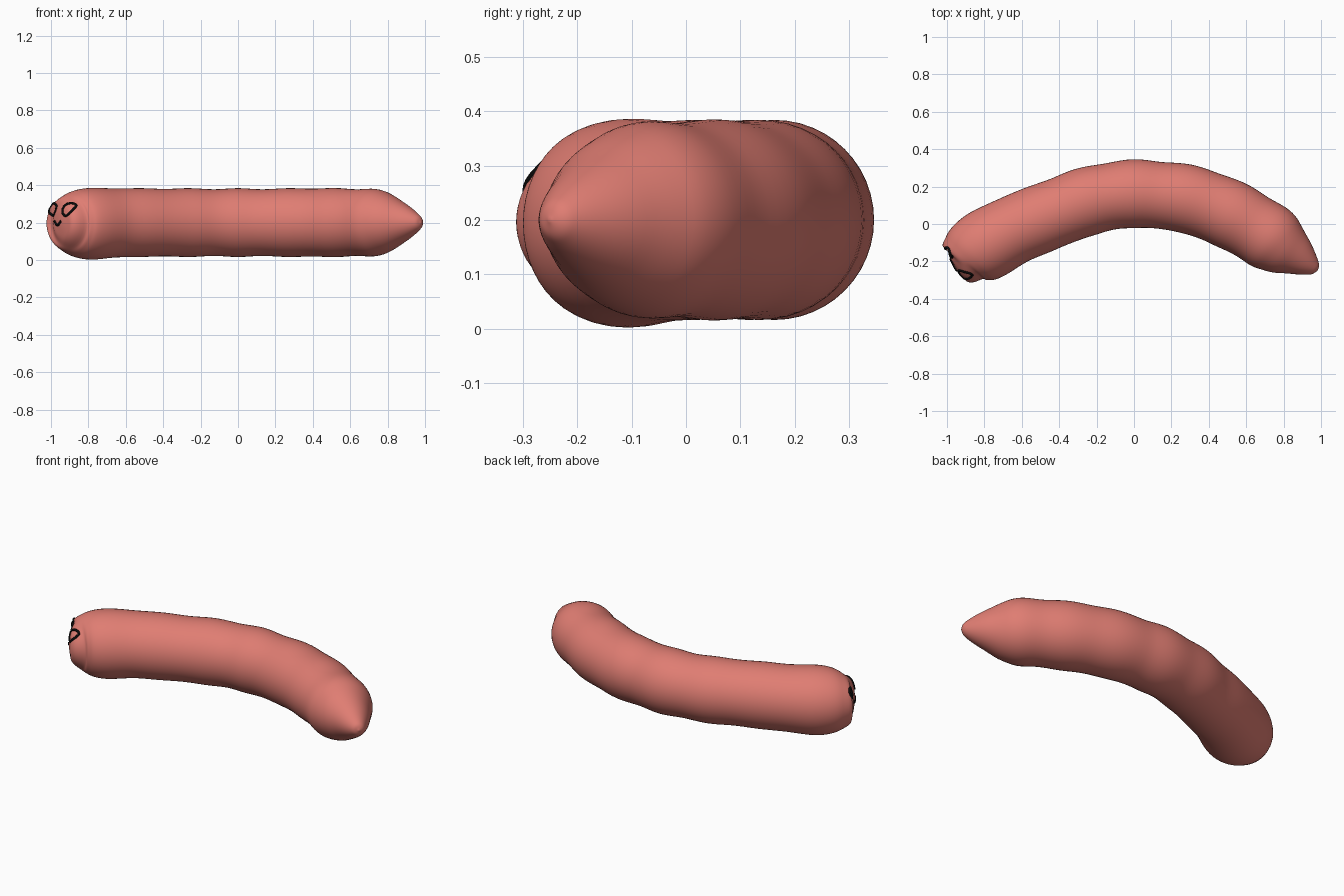
import bpy, bmesh, math
from mathutils import Vector
from mathutils.bvhtree import BVHTree

if "Cube" in bpy.data.objects:
    bpy.data.objects.remove(bpy.data.objects["Cube"])


def material(name, rgb):
    m = bpy.data.materials.new(name)
    m.diffuse_color = (*rgb, 1)
    m.use_nodes = True
    m.node_tree.nodes["Principled BSDF"].inputs["Base Color"].default_value = m.diffuse_color
    return m


PINK = material("salmon pink", (0.74, 0.205, 0.17))
BLACK = material("black", (0.003, 0.003, 0.003))

# Spine of the worm from head to tail: x, y, z, radius
SPINE = [(-0.956, -0.236, 0.197, 0.0), (-0.948, -0.231, 0.197, 0.075),
         (-0.926, -0.216, 0.196, 0.124), (-0.90, -0.187, 0.195, 0.156),
         (-0.855, -0.15, 0.194, 0.181), (-0.78, -0.105, 0.194, 0.192),
         (-0.65, -0.035, 0.198, 0.184), (-0.52, 0.02, 0.2, 0.184),
         (-0.39, 0.07, 0.2, 0.180), (-0.26, 0.118, 0.2, 0.184),
         (-0.13, 0.147, 0.2, 0.178), (0.0, 0.162, 0.2, 0.184),
         (0.13, 0.154, 0.2, 0.178), (0.27, 0.137, 0.2, 0.184),
         (0.40, 0.097, 0.2, 0.181), (0.52, 0.048, 0.2, 0.185),
         (0.63, -0.013, 0.2, 0.178), (0.73, -0.075, 0.2, 0.18),
         (0.80, -0.125, 0.2, 0.155), (0.865, -0.168, 0.2, 0.115),
         (0.92, -0.207, 0.2, 0.077), (0.955, -0.232, 0.2, 0.048),
         (0.972, -0.245, 0.2, 0.028), (0.98, -0.252, 0.2, 0.0)]


def smooth_path(points, steps):
    """Catmull-Rom samples through 4D points."""
    p = [Vector(q) for q in points]
    p = [2 * p[0] - p[1]] + p + [2 * p[-1] - p[-2]]
    out = []
    for i in range(1, len(p) - 2):
        a, b, c, d = p[i - 1:i + 3]
        for k in range(steps):
            t = k / steps
            out.append(0.5 * (2 * b + (c - a) * t + (2 * a - 5 * b + 4 * c - d) * t * t
                              + (3 * b - a - 3 * c + d) * t ** 3))
    return out + [p[-2]]


# Body: round sections swept along the spine
SIDES = 48
path = smooth_path(SPINE, 5)
bm = bmesh.new()
rings = []
for i in range(1, len(path) - 1):
    c, r = path[i].to_3d(), path[i].w
    tangent = path[i + 1].to_3d() - path[i - 1].to_3d()
    side = Vector((-tangent.y, tangent.x, 0)).normalized()
    up = Vector((0, 0, 1))
    rings.append([bm.verts.new(c + r * (math.cos(a) * side + math.sin(a) * up))
                  for a in (2 * math.pi * k / SIDES for k in range(SIDES))])
for a, b in zip(rings, rings[1:]):
    for k in range(SIDES):
        n = (k + 1) % SIDES
        bm.faces.new((a[k], a[n], b[n], b[k]))
for ring, end in ((rings[0], path[0]), (rings[-1], path[-1])):
    tip = bm.verts.new(end.to_3d())
    for k in range(SIDES):
        bm.faces.new((ring[k], ring[(k + 1) % SIDES], tip))
bmesh.ops.recalc_face_normals(bm, faces=bm.faces[:])
for f in bm.faces:
    f.smooth = True
surface = BVHTree.FromBMesh(bm)
mesh = bpy.data.meshes.new("worm_body")
bm.to_mesh(mesh)
bm.free()
mesh.materials.append(PINK)
bpy.context.collection.objects.link(bpy.data.objects.new("worm_body", mesh))

# Face lines: drawn in the face plane and dropped onto the head
FORWARD = Vector((-0.89, -0.456, 0))
ACROSS = Vector((0.456, -0.89, 0))
CENTRE = Vector((-0.956, -0.22, 0))


def face_line(name, points, closed):
    cu = bpy.data.curves.new(name, 'CURVE')
    cu.dimensions = '3D'
    cu.bevel_depth = 0.007
    cu.bevel_resolution = 2
    cu.use_fill_caps = True
    sp = cu.splines.new('POLY')
    sp.points.add(len(points) - 1)
    sp.use_cyclic_u = closed
    for s, (u, z) in zip(sp.points, points):
        start = CENTRE + ACROSS * u + Vector((0, 0, z)) + FORWARD * 0.5
        hit = surface.ray_cast(start, -FORWARD)[0]
        s.co = (*hit, 1)
    cu.materials.append(BLACK)
    bpy.context.collection.objects.link(bpy.data.objects.new(name, cu))


for name, u in (("left_eye", -0.075), ("right_eye", 0.065)):
    face_line(name, [(u + 0.031 * math.cos(a), 0.27 + 0.033 * math.sin(a))
                     for a in (math.pi * k / 14 for k in range(28))], True)

# Mouth: small smile
face_line("mouth", [(0.035 * t / 6 - 0.005, 0.187 + 0.022 * (t / 6) ** 2)
                    for t in range(-6, 7)], False)
